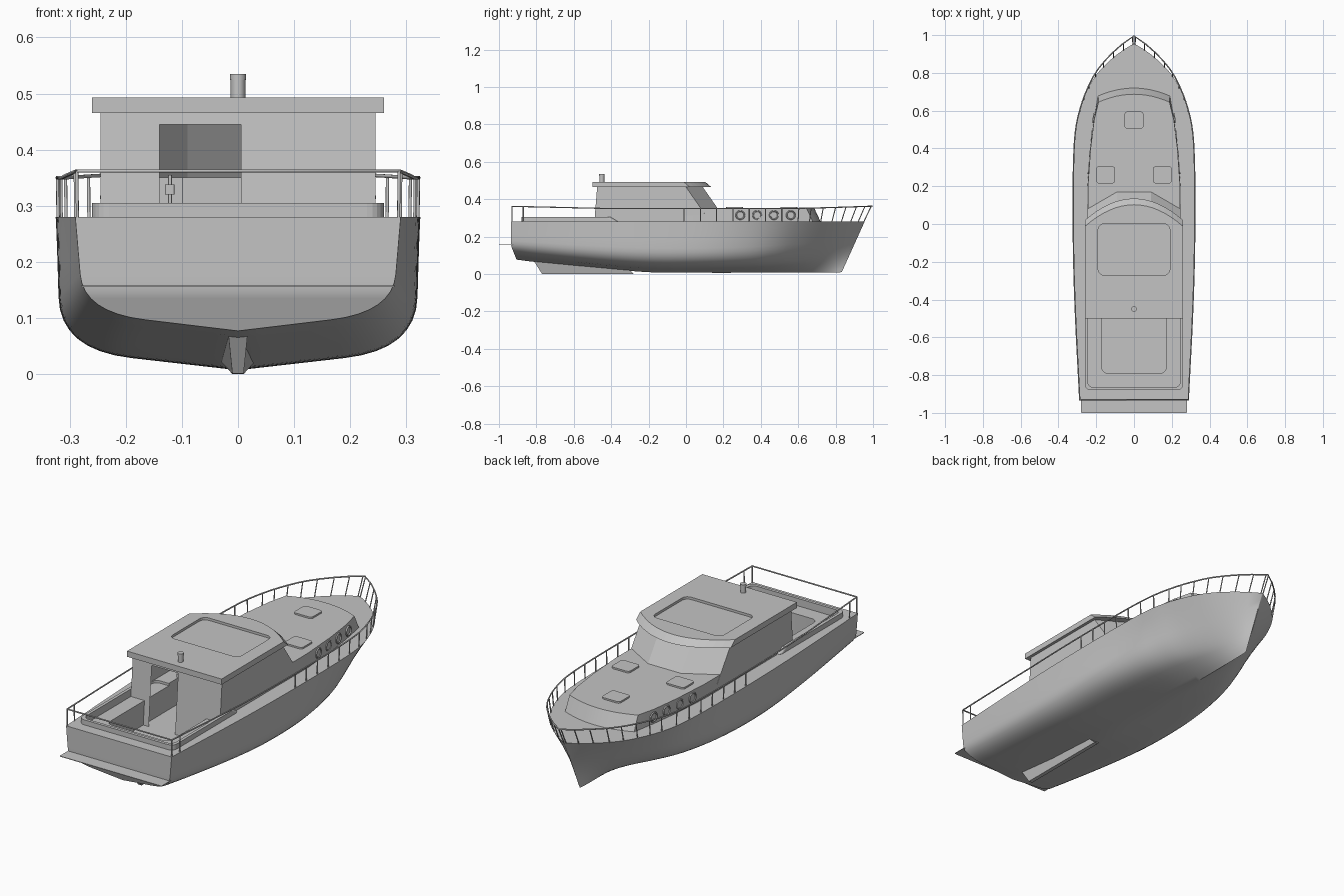
import bpy, bmesh, math
from mathutils import Vector

if "Cube" in bpy.data.objects:
    bpy.data.objects.remove(bpy.data.objects["Cube"])

grey = bpy.data.materials.new("light grey")
grey.diffuse_color = (0.55, 0.55, 0.55, 1)
grey.use_nodes = True
grey.node_tree.nodes["Principled BSDF"].inputs["Base Color"].default_value = grey.diffuse_color


def mesh(name, verts, faces, smooth=None):
    me = bpy.data.meshes.new(name)
    me.from_pydata([tuple(v) for v in verts], [], faces)
    bm = bmesh.new()
    bm.from_mesh(me)
    bmesh.ops.recalc_face_normals(bm, faces=bm.faces)
    bm.to_mesh(me)
    bm.free()
    ob = bpy.data.objects.new(name, me)
    bpy.context.collection.objects.link(ob)
    me.materials.append(grey)
    if smooth:
        shade(ob, smooth)
    return ob


def activate(ob):
    bpy.ops.object.select_all(action='DESELECT')
    ob.select_set(True)
    bpy.context.view_layer.objects.active = ob


def shade(ob, angle=30):
    activate(ob)
    bpy.ops.object.shade_smooth_by_angle(angle=math.radians(angle))


def loft(name, rings, closed=True, caps=True, smooth=None):
    n = len(rings[0])
    verts = [p for r in rings for p in r]
    faces = [(i*n + j, i*n + (j+1) % n, (i+1)*n + (j+1) % n, (i+1)*n + j)
             for i in range(len(rings)-1) for j in range(n if closed else n-1)]
    if caps:
        faces += [tuple(range(n)), tuple(range((len(rings)-1)*n, len(rings)*n))]
    return mesh(name, verts, faces, smooth)


def rrect(x0, x1, y0, y1, z, r=0.03, seg=5):
    pts = []
    for k, (cx, cy) in enumerate([(x1-r, y1-r), (x0+r, y1-r), (x0+r, y0+r), (x1-r, y0+r)]):
        for s in range(seg+1):
            a = math.pi/2*(k + s/seg)
            pts.append((cx + r*math.cos(a), cy + r*math.sin(a), z))
    return pts


def slab(name, x0, x1, y0, y1, z0, z1, r=0.03):
    return loft(name, [rrect(x0, x1, y0, y1, z, r) for z in (z0, z1)])


def cut(ob, *size):
    c = slab("cutter", *size)
    c.hide_render = True
    m = ob.modifiers.new("cut", 'BOOLEAN')
    m.operation, m.solver, m.object = 'DIFFERENCE', 'EXACT', c
    activate(ob)
    bpy.ops.object.modifier_apply(modifier=m.name)
    bpy.data.objects.remove(c)


# Hull stations: y, half breadth, keel z, bow rake, bilge width ratio, bilge z
ST = [(-.935, .29, .077, 0, .95, .11), (-.5, .312, .036, 0, .98, .065),
      (-.2, .322, .010, 0, .985, .045), (.1, .325, .007, 0, .95, .045),
      (.35, .322, .007, .005, .82, .055), (.5, .312, .007, .02, .68, .07),
      (.6, .29, .007, .035, .56, .08), (.7, .252, .007, .055, .46, .09),
      (.8, .192, .007, .08, .38, .10), (.9, .088, .008, .105, .32, .11),
      (.955, .002, .010, .122, .3, .12)]


def station(y):
    i = max(k for k in range(len(ST)-1) if ST[k][0] <= y + 1e-9)
    a, b = ST[i], ST[i+1]
    p, q = ST[max(i-1, 0)], ST[min(i+2, len(ST)-1)]
    h = b[0] - a[0]
    t = (y - a[0])/h
    out = []
    for c in range(1, 6):
        m0 = (b[c]-p[c])/(b[0]-p[0])*h
        m1 = (q[c]-a[c])/(q[0]-a[0])*h
        out.append((2*t**3-3*t*t+1)*a[c] + (t**3-2*t*t+t)*m0
                   + (3*t*t-2*t**3)*b[c] + (t**3-t*t)*m1)
    return out


DECK = .28


def section(y):
    B, K, rake, br, c = station(y)
    k, e, d = Vector((0, K)), Vector((B*br, c)), Vector((B, DECK))
    a, f = k.lerp(e, .6), e.lerp(d, .4)
    pts = [k.lerp(a, s/4) for s in range(4)]
    pts += [a.lerp(e, s/8).lerp(e.lerp(f, s/8), s/8) for s in range(9)]
    pts += [f.lerp(d, s/3) for s in range(1, 4)]
    aft = .03*max(0, 1-(y+.935)/.1)

    def place(x, z):
        u = (z-K)/(DECK-K)
        return (x, y - rake*(1-u) + aft*max(0, (.15-z)/.075), z)
    return [place(-p.x, p.y) for p in reversed(pts[1:])] + [place(p.x, p.y) for p in pts]


N = 56
ys = [-.935 + 1.89*i/N for i in range(N+1)]
rings = [section(y) for y in ys]
n = len(rings[0])
faces = [(i*n+j, i*n+j+1, (i+1)*n+j+1, (i+1)*n+j) for i in range(N) for j in range(n-1)]
faces += [(i*n, i*n+n-1, (i+1)*n+n-1, (i+1)*n) for i in range(N)]      # deck
for o in (0, N*n):                                                    # transom and stem
    faces += [(o+j, o+j+1, o+n-2-j, o+n-1-j) for j in range(n//2-1)]
    faces.append((o+n//2-1, o+n//2, o+n//2+1))
hull = mesh("hull", [p for r in rings for p in r], faces)
cut(hull, -.245, .245, -.865, -.3, .268, .5)
cut(hull, -.17, .17, -.79, -.05, .15, .5)
shade(hull, 30)

# Cockpit coaming with a sloped forward end
coaming = loft("cockpit_coaming", [rrect(-.26, .26, -.88, -.36, .275),
                                   rrect(-.26, .26, -.88, -.36, .281),
                                   rrect(-.26, .26, -.88, -.40, .305)])
cut(coaming, -.245, .245, -.865, -.2, .2, .5)

# Swim platform and skeg
slab("swim_platform", -.28, .28, -1, -.925, .155, .158, .003)
loft("skeg", [[(-.018, -.82, .08), (.018, -.82, .08), (.03, -.3, .022), (-.03, -.3, .022)],
              [(-.01, -.77, .001), (.01, -.77, .001), (.01, -.28, 0), (-.01, -.28, 0)]])

# Forward trunk cabin
SIDE = [(-.02, .246), (.2, .246), (.4, .232), (.55, .213)]


def trunk_ring(z, dy, dx):
    right = [(x-dx, y, z) for y, x in SIDE]
    front = [((.19-dx)*(1-k/6), .68 + .042*(1-(1-k/6)**2) - dy, z) for k in range(13)]
    return right + front + [(-x, y, z) for x, y, z in reversed(right)]


loft("trunk_cabin", [trunk_ring(.275, 0, 0), trunk_ring(.35, .035, .002)], smooth=25)

# Deck hatches
for i, (x, y) in enumerate([(0, .55), (.15, .26), (-.15, .26)]):
    slab(f"deck_hatch_{i+1}", x-.05, x+.05, y-.045, y+.045, .345, .358, .015)

# Portholes along both trunk sides
for s in (-1, 1):
    for i, y in enumerate((.29, .38, .47, .56)):
        x = .246 - .09*max(0, y-.22)
        bpy.ops.mesh.primitive_torus_add(major_radius=.022, minor_radius=.004,
                                         major_segments=20, minor_segments=6,
                                         location=(s*x, y, .315),
                                         rotation=(0, math.pi/2, s*.1))
        ob = bpy.context.object
        ob.name = f"porthole_{'left' if s < 0 else 'right'}_{i+1}"
        ob.data.materials.append(grey)
        shade(ob, 60)


# Wheelhouse walls and raked windshield
def aft_y(z):
    return -.49 + .015*(z-.28)/.185


def wall_ring(z):
    d = (.465-z)/.115*.08
    half = [(.245, aft_y(z), z), (.245, d, z), (.09, .09+d, z)]
    return half + [(-x, y, z) for x, y, z in reversed(half)]


loft("wheelhouse_walls", [wall_ring(.278), wall_ring(.468)], closed=False, caps=False)

# Aft bulkhead with a doorway
v, f = [], []
for x0, x1, z0, z1 in ((-.245, -.14, .15, .467), (.005, .245, .15, .467), (-.14, .005, .445, .467)):
    f.append(tuple(range(len(v), len(v)+4)))
    v += [(x0, aft_y(z0), z0), (x1, aft_y(z0), z0), (x1, aft_y(z1), z1), (x0, aft_y(z1), z1)]
mesh("aft_bulkhead", v, f)


# Roof with a curved, chamfered front and a sunken panel
def roof_ring(z, dy):
    front = [(.26*(1-k/8), .135 - dy - .115*(1-k/8)**2, z) for k in range(17)]
    return [(.26, -.5, z)] + front + [(-.26, -.5, z)]


roof = loft("roof", [roof_ring(.465, 0), roof_ring(.493, .033)])
cut(roof, -.19, .19, -.27, 0, .481, .6)

# Cabin interior: counter and helm seat
slab("cabin_counter", -.10, .16, -.2, -.06, .15, .35, .005)
slab("helm_seat", -.13, -.113, -.3, -.26, .32, .338, .004)
slab("helm_seat_post", -.125, -.118, -.283, -.277, .15, .355, .002)

# Exhaust stack on the roof
stack = []
for z, r in ((.49, .013), (.524, .013), (.524, .0145), (.535, .0145)):
    stack.append([(r*math.cos(a*math.pi/8), -.45 + r*math.sin(a*math.pi/8), z) for a in range(16)])
loft("exhaust_stack", stack, smooth=40)


# Guard rail and stanchions
def rail_point(y, s):
    t = max(0, (y-.5)/.455)**1.5
    z = .35 + .013*t + .012*max(0, (-y-.4)/.53)
    return (s*max(0, station(y)[0]-.003), y + .041*t, z)


def tubes(name, paths, radius):
    cu = bpy.data.curves.new(name, 'CURVE')
    cu.dimensions, cu.bevel_depth, cu.bevel_resolution = '3D', radius, 1
    for path in paths:
        sp = cu.splines.new('POLY')
        sp.points.add(len(path)-1)
        for p, co in zip(sp.points, path):
            p.co = (*co, 1)
    cu.materials.append(grey)
    ob = bpy.data.objects.new(name, cu)
    bpy.context.collection.objects.link(ob)


ry = [-.93 + 1.885*i/48 for i in range(49)]
left = [rail_point(y, -1) for y in ry]
right = [rail_point(y, 1) for y in reversed(ry)]
tubes("guard_rail", [left + right[1:] + [left[0]]], .0035)
posts = []
for y in [-.93, -.87] + [-.01 + .087*i for i in range(8)] + [.66, .72, .78, .83, .88, .92, .95]:
    for s in (-1, 1):
        posts.append([(s*max(0, station(y)[0]-.004), y, DECK-.002), rail_point(y, s)])
tubes("rail_stanchions", posts, .003)
